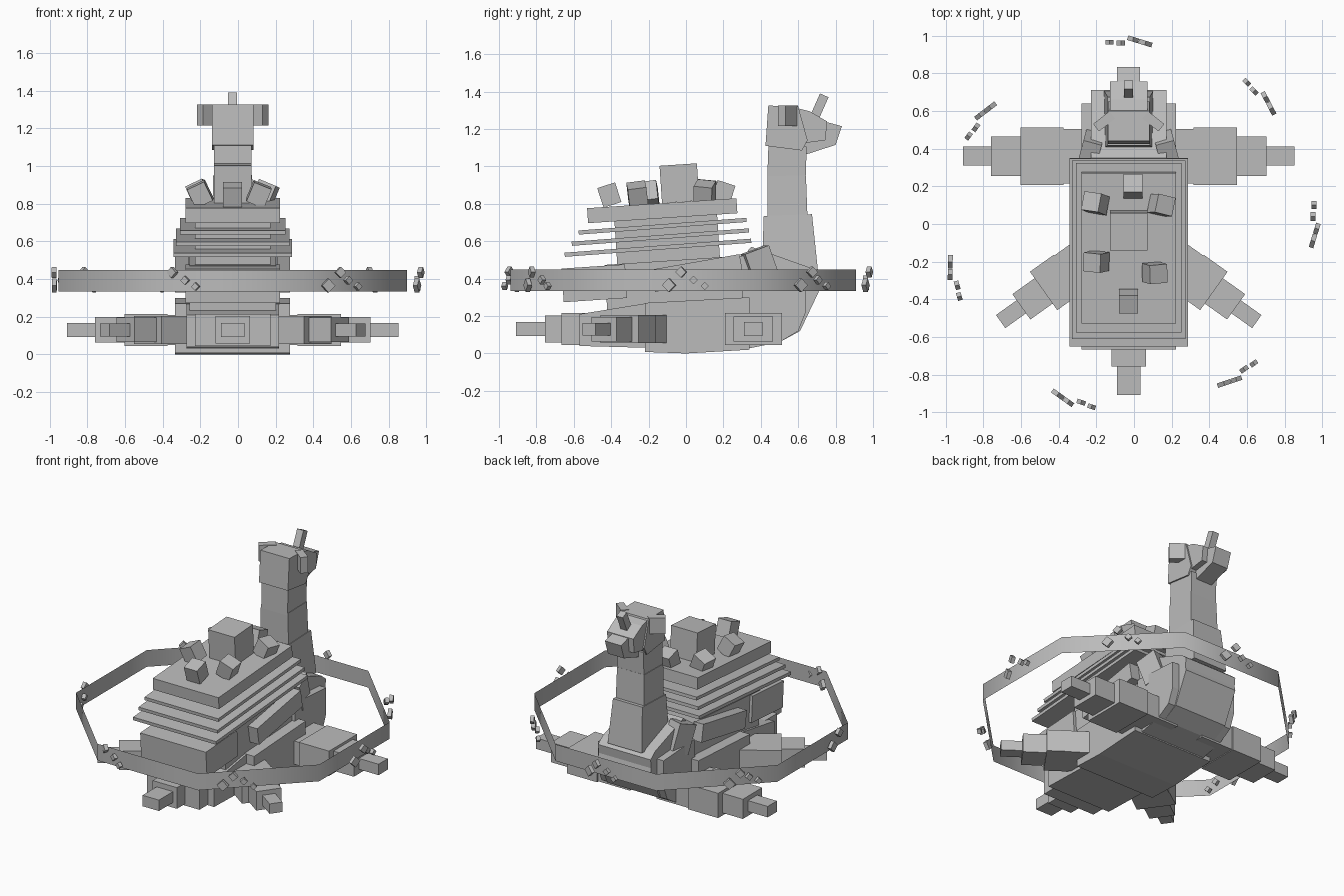
import bpy, bmesh
from math import radians, cos, sin
from mathutils import Matrix, Vector

old = bpy.data.objects.get("Cube")
if old:
    bpy.data.objects.remove(old)

CX = -0.028  # symmetry plane of the creature
TILT = 3.8   # shell rises towards the head

grey = bpy.data.materials.new("stone_grey")
grey.use_nodes = True
colour = (0.5, 0.5, 0.5, 1)
grey.diffuse_color = colour
grey.node_tree.nodes["Principled BSDF"].inputs["Base Color"].default_value = colour


def finish(name, bm, matrix=None):
    bmesh.ops.recalc_face_normals(bm, faces=bm.faces)
    mesh = bpy.data.meshes.new(name)
    bm.to_mesh(mesh)
    bm.free()
    mesh.materials.append(grey)
    ob = bpy.data.objects.new(name, mesh)
    bpy.context.collection.objects.link(ob)
    if matrix:
        ob.matrix_world = matrix
    return ob


def block(name, centre, size, rot=(0, 0, 0), taper=1.0):
    """Box of a given size; taper scales its top end."""
    bm = bmesh.new()
    bmesh.ops.create_cube(bm, size=1)
    for v in bm.verts:
        k = taper if v.co.z > 0 else 1
        v.co = Vector((v.co.x * size[0] * k, v.co.y * size[1] * k, v.co.z * size[2]))
    turn = Matrix.Identity(4)
    for angle, axis in zip(rot, "XYZ"):
        turn = Matrix.Rotation(radians(angle), 4, axis) @ turn
    return finish(name, bm, Matrix.Translation(centre) @ turn)


def prism(name, profile, width):
    """Side profile (y, z) extruded across the body."""
    bm = bmesh.new()
    verts = [bm.verts.new((CX - width / 2, y, z)) for y, z in profile]
    face = bm.faces.new(verts)
    out = bmesh.ops.extrude_face_region(bm, geom=[face])
    moved = [g for g in out["geom"] if isinstance(g, bmesh.types.BMVert)]
    bmesh.ops.translate(bm, verts=moved, vec=(width, 0, 0))
    return finish(name, bm)


# Body
prism("belly", [(-.22, .008), (0, 0), (.34, .02), (.34, .3), (-.22, .27)], .61)
prism("rump", [(-.57, .04), (-.2, .03), (-.2, .27), (-.57, .21)], .49)
prism("chest", [(.3, .02), (.5, .06), (.6, .12), (.64, .22), (.64, .4), (.3, .42)], .5)
prism("breast", [(.4, .05), (.5, .06), (.61, .12), (.71, .33), (.69, .42), (.4, .42)], .4)
prism("collar", [(.33, .55), (.35, .57), (.66, .46), (.71, .42), (.7, .33), (.4, .4)], .4)
block("mid_body", (CX, -.03, .38), (.46, .8, .24), (TILT, 0, 0))
block("shell_base", (CX, -.49, .375), (.5, .34, .18), (TILT, 0, 0))
for s, side in ((-1, "right"), (1, "left")):
    block(side + "_side_plate", (CX + s * .27, .06, .43), (.07, .48, .12), (10, 0, 0))
    block(side + "_shoulder", (CX + s * .2, .4, .46), (.1, .14, .2), (20, 0, s * 15))

# Layered shell
block("shell_core", (CX, -.1, .6), (.4, .55, .28), (TILT, 0, 0))
for i, (y, z, w, d) in enumerate([(-.15, .565, .63, 1.0), (-.137, .622, .6, .95), (-.125, .68, .56, .9)]):
    block("shell_plate_%d" % (i + 1), (CX, y, z), (w, d, .022), (TILT + .5, 0, 0))
block("shell_top", (CX, -.127, .763), (.5, .8, .08), (TILT, 0, 0))

# Blocks standing on the shell
block("crown_block", (CX, -.035, .91), (.2, .2, .2), (TILT, 0, 0))
for i, (x, y, rx, ry, rz) in enumerate([
        (-.205, .11, -6, -25, -8), (.145, .1, -6, 22, -14), (-.2, -.2, 8, -25, -6),
        (.11, -.26, 8, 22, 5), (-.005, .2, -18, 0, 0), (-.03, -.41, 18, 0, 0)]):
    block("shell_knob_%d" % (i + 1), (x, y, .855 + .02 * y), (.1, .1, .11), (rx, ry, rz))

# Neck and head
block("neck_lower", (CX, .55, .59), (.26, .3, .3), (2, 0, 0), .86)
block("neck_middle", (CX, .54, .84), (.215, .215, .22), (1, 0, 0), .96)
block("neck_upper", (CX, .54, 1.02), (.2, .205, .18), (-2, 0, 0))
prism("head", [(.425, 1.11), (.62, 1.085), (.65, 1.14), (.6, 1.32), (.44, 1.325)], .22)
prism("face", [(.6, 1.12), (.745, 1.14), (.755, 1.24), (.66, 1.295), (.6, 1.31)], .2)
prism("snout", [(.63, 1.06), (.8, 1.115), (.833, 1.215), (.74, 1.24), (.64, 1.2)], .122)
block("horn", (CX, .715, 1.325), (.048, .05, .12), (-24, 0, 0))
for s, side in ((-1, "right"), (1, "left")):
    block(side + "_ear", (CX + s * .13, .545, 1.27), (.11, .05, .11), (0, 0, -s * 38))


# Stepped limbs: each runs outward from a root along a heading
def limb(name, root, heading, steps):
    a = radians(heading)
    for i, (start, end, width, height) in enumerate(steps):
        mid = (start + end) / 2
        block("%s_%d" % (name, i + 1), (root[0] + mid * cos(a), root[1] + mid * sin(a), .13),
              (end - start, width, height), (0, 0, heading))


flipper = [(.1, .36, .29, .16), (.345, .575, .305, .17), (.57, .73, .21, .135), (.72, .88, .1, .075)]
foot = [(.05, .28, .24, .15), (.25, .405, .25, .15), (.39, .55, .165, .13), (.53, .685, .085, .068)]
for s, side in ((-1, "right"), (1, "left")):
    limb(side + "_flipper", (CX, .36), 0 if s > 0 else 180, flipper)
    limb(side + "_foot", (CX + s * .122, -.12), -35.5 if s > 0 else 215.5, foot)
limb("tail", (CX, 0), -90, [(.5, .665, .4, .17), (.64, .755, .185, .145), (.74, .908, .125, .075)])

# Thin eight-sided band around the body
bm = bmesh.new()
bmesh.ops.create_cone(bm, cap_ends=False, segments=8, radius1=1, radius2=1, depth=.115)
for f in bm.faces:
    f.smooth = True
finish("orbit_band", bm, Matrix.Translation((CX, -.015, .39)) @ Matrix.Rotation(radians(22.5), 4, "Z"))

# Clusters of chips floating around the band: tangent offset, radius, height, size, turn
chips = [(.11, .975, .36, .03, 0), (.05, .97, .393, .033, 0),
         (-.015, .99, .435, .042, -17), (-.08, .97, .365, .052, -17)]
for c, heading in enumerate([0, 44.5, 90, 144.5, 196, 251.5, 305.5]):
    spin = Matrix.Rotation(radians(heading), 3, "Z")
    for i, (t, r, z, size, turn) in enumerate(chips):
        p = spin @ Vector((r, t, 0)) + Vector((-.02, -.01, z))
        block("chip_%d_%d" % (c + 1, i + 1), p, (.025, size, size), (45, 0, heading + turn))
